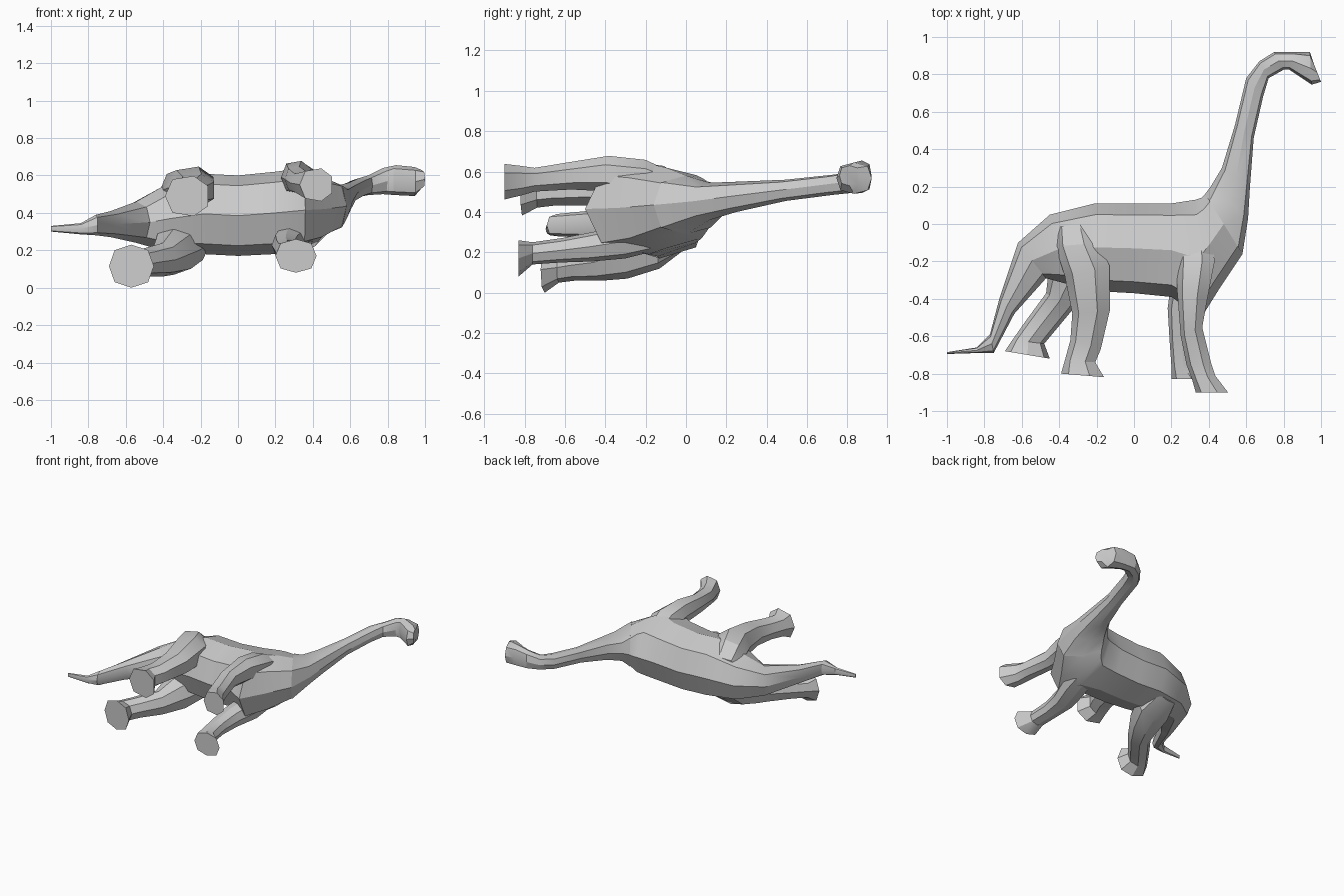
import bpy, bmesh, math
from mathutils import Vector

skin = bpy.data.materials.new("grey skin")
skin.diffuse_color = (0.6, 0.6, 0.6, 1)


def loft(name, rings, sides=8, power=0.85):
    """Skin a row of rounded sections: edge point a, edge point b, low z, high z."""
    bm = bmesh.new()
    loops = []
    for ax, ay, bx, by, lo, hi in rings:
        a, b = Vector((ax, ay, 0)), Vector((bx, by, 0))
        mid = (a + b) / 2 + Vector((0, 0, (lo + hi) / 2))
        loop = []
        for i in range(sides):
            t = 2 * math.pi * i / sides
            c = math.copysign(abs(math.cos(t)) ** power, math.cos(t))
            s = math.copysign(abs(math.sin(t)) ** power, math.sin(t))
            loop.append(bm.verts.new(mid + (a - b) / 2 * c + Vector((0, 0, (hi - lo) / 2 * s))))
        loops.append(loop)
    for p, q in zip(loops, loops[1:]):
        for i in range(sides):
            j = (i + 1) % sides
            bm.faces.new((p[i], p[j], q[j], q[i]))
    bm.faces.new(loops[0])
    bm.faces.new(loops[-1])
    bmesh.ops.recalc_face_normals(bm, faces=bm.faces)
    mesh = bpy.data.meshes.new(name)
    bm.to_mesh(mesh)
    bm.free()
    mesh.materials.append(skin)
    obj = bpy.data.objects.new(name, mesh)
    bpy.context.collection.objects.link(obj)
    bpy.ops.object.select_all(action='DESELECT')
    obj.select_set(True)
    bpy.context.view_layer.objects.active = obj
    bpy.ops.object.shade_smooth_by_angle(angle=math.radians(28))
    return obj


# Tail and torso, lying on one side
loft("tail_and_torso", [
    (-1.0, -.685, -1.0, -.695, .30, .33),
    (-.84, -.66, -.84, -.69, .285, .345),
    (-.77, -.59, -.75, -.69, .28, .39),
    (-.72, -.40, -.64, -.48, .27, .41),
    (-.62, -.10, -.47, -.29, .24, .46),
    (-.45, .05, -.36, -.32, .20, .54),
    (-.21, .11, -.18, -.36, .18, .61),
    (0, .11, 0, -.37, .17, .60),
    (.20, .11, .20, -.39, .18, .62),
    (.33, .13, .36, -.50, .19, .64),
    (.36, .14, .46, -.34, .22, .62),
    (.38, .16, .58, -.16, .29, .58),
])

# Neck and head
loft("neck_and_head", [
    (.38, .16, .58, -.16, .29, .58),
    (.41, .20, .61, .03, .36, .545),
    (.47, .30, .62, .20, .40, .55),
    (.54, .53, .64, .46, .455, .56),
    (.60, .78, .69, .68, .485, .585),
    (.67, .87, .72, .78, .495, .60),
    (.75, .92, .80, .825, .50, .64),
    (.86, .92, .83, .825, .495, .655),
    (.94, .92, .95, .745, .49, .645),
    (.96, .86, 1.0, .76, .53, .63),
], power=0.75)

# Upper-side legs
loft("upper_hind_leg", [
    (-.42, -.02, -.22, .02, .40, .54),
    (-.42, -.12, -.18, -.10, .40, .63),
    (-.37, -.28, -.12, -.22, .42, .65),
    (-.33, -.48, -.12, -.46, .43, .61),
    (-.34, -.62, -.17, -.67, .43, .58),
    (-.37, -.73, -.20, -.74, .42, .58),
    (-.39, -.80, -.15, -.82, .38, .60),
], sides=7)
loft("upper_front_leg", [
    (.24, -.05, .42, -.02, .45, .58),
    (.23, -.20, .44, -.20, .48, .66),
    (.23, -.35, .40, -.40, .50, .68),
    (.25, -.60, .37, -.55, .51, .65),
    (.28, -.75, .42, -.75, .50, .62),
    (.31, -.83, .44, -.81, .48, .63),
    (.33, -.90, .51, -.90, .46, .64),
], sides=7)

# Lower-side legs
loft("lower_hind_leg", [
    (-.42, -.02, -.20, .02, .22, .32),
    (-.45, -.12, -.15, -.14, .12, .34),
    (-.46, -.28, -.22, -.30, .07, .32),
    (-.47, -.37, -.33, -.46, .06, .24),
    (-.58, -.52, -.43, -.58, .06, .21),
    (-.65, -.62, -.48, -.64, .05, .20),
    (-.69, -.68, -.45, -.72, 0, .23),
])
loft("lower_front_leg", [
    (.24, -.10, .42, -.10, .22, .35),
    (.20, -.30, .40, -.30, .17, .34),
    (.18, -.45, .34, -.48, .155, .30),
    (.19, -.62, .32, -.62, .15, .27),
    (.20, -.76, .33, -.76, .14, .25),
    (.20, -.83, .42, -.83, .08, .26),
])
